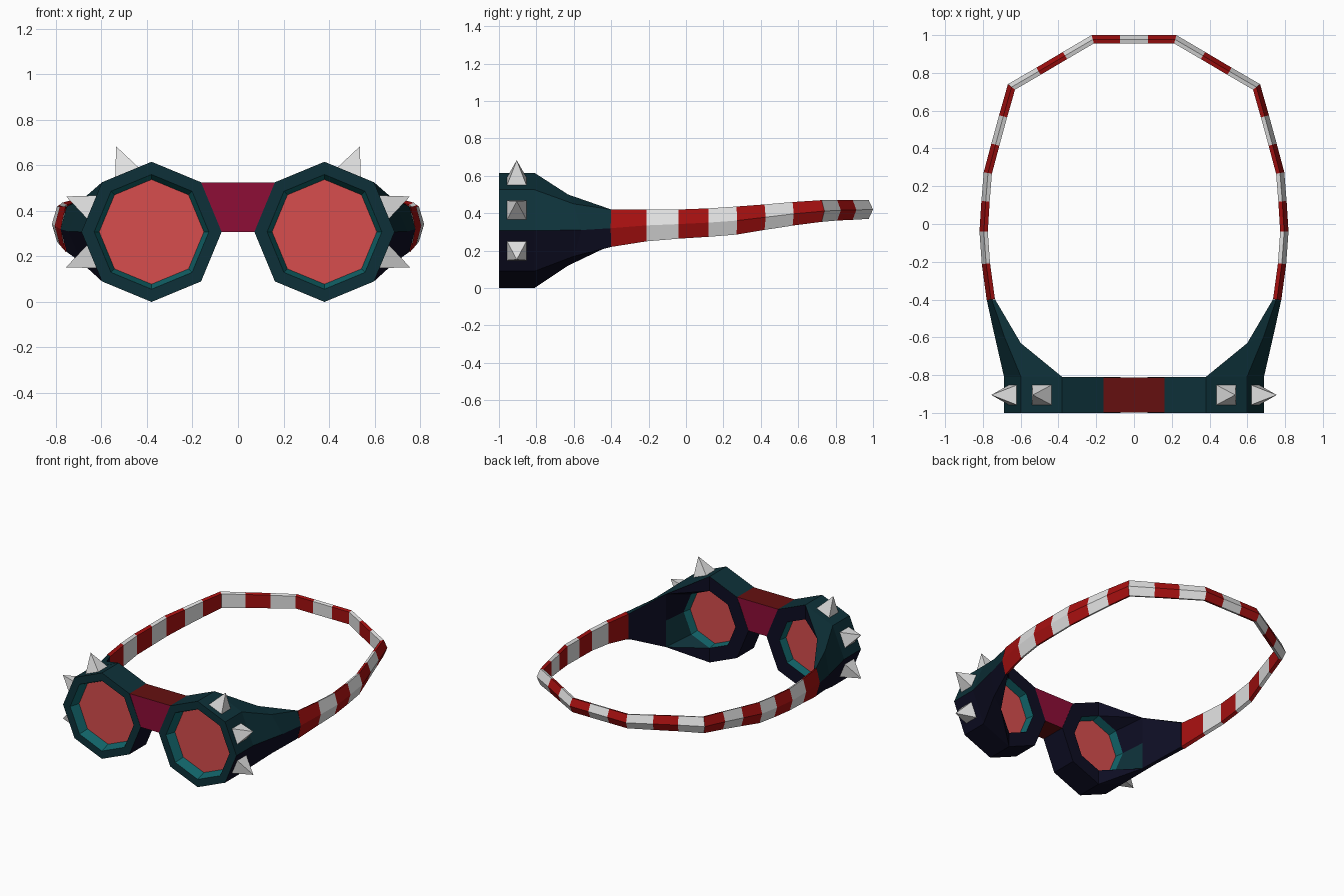
import bpy, bmesh, math
from mathutils import Vector

if "Cube" in bpy.data.objects:
    bpy.data.objects.remove(bpy.data.objects["Cube"])


def material(name, rgb):
    m = bpy.data.materials.new(name)
    m.diffuse_color = (*rgb, 1)
    m.use_nodes = True
    m.node_tree.nodes["Principled BSDF"].inputs["Base Color"].default_value = m.diffuse_color
    return m


TEAL = material("dark teal", (0.004, 0.03, 0.04))
NAVY = material("navy", (0.004, 0.004, 0.016))
RIM = material("bright teal", (0.006, 0.13, 0.145))
LENS = material("coral lens", (0.68, 0.075, 0.075))
MAGENTA = material("magenta", (0.27, 0.004, 0.037))
MAROON = material("maroon", (0.13, 0.005, 0.005))
RED = material("strap red", (0.38, 0.005, 0.005))
WHITE = material("white", (0.75, 0.75, 0.75))

CX, CZ, R = 0.38, 0.308, 0.308


def finish(name, bm, mats, rule=None, mirror=True):
    """Turn a bmesh into an object, colour faces by rule, mirror across x."""
    bmesh.ops.recalc_face_normals(bm, faces=bm.faces)
    bm.normal_update()
    if rule:
        for f in bm.faces:
            f.material_index = rule(f)
    me = bpy.data.meshes.new(name)
    bm.to_mesh(me)
    bm.free()
    for m in mats:
        me.materials.append(m)
    ob = bpy.data.objects.new(name, me)
    bpy.context.collection.objects.link(ob)
    if mirror:
        ob.modifiers.new("mirror", 'MIRROR').use_mirror_merge = False
    return ob


def octagon(bm, radius, y):
    """Octagon with a corner on top, running from the top towards +x."""
    return [bm.verts.new((CX + radius * math.sin(i * math.pi / 4), y,
                          CZ + radius * math.cos(i * math.pi / 4))) for i in range(8)]


def band(bm, a, b, closed=True):
    n = len(a)
    return [bm.faces.new((a[i], a[(i + 1) % n], b[(i + 1) % n], b[i]))
            for i in range(n if closed else n - 1)]


# Goggle cup: front rim, tapered recess, outer shell and swept wing
bm = bmesh.new()
lens_front = octagon(bm, 0.23, -0.93)
front_in = octagon(bm, 0.252, -1)
front_out = octagon(bm, R, -1)
back_out = octagon(bm, R, -0.81)
back_in = octagon(bm, 0.205, -0.81)
lens_back = octagon(bm, 0.195, -0.87)
walls = band(bm, lens_front, front_in) + band(bm, back_in, lens_back)
band(bm, front_in, front_out)
band(bm, front_out, back_out)
glass = [bm.faces.new(lens_front), bm.faces.new(lens_back)]
for i in range(4, 8):                      # flat back on the nose side
    j = (i + 1) % 8
    bm.faces.new((back_out[i], back_out[j], back_in[j], back_in[i]))
middle = [bm.verts.new(p) for p in ((0.60, -0.63, 0.50), (0.685, -0.60, 0.45), (0.745, -0.56, 0.31),
                                    (0.685, -0.60, 0.17), (0.60, -0.63, 0.12))]
end = [bm.verts.new(p) for p in ((0.735, -0.40, 0.41), (0.753, -0.40, 0.42), (0.78, -0.40, 0.32),
                                 (0.753, -0.40, 0.22), (0.735, -0.40, 0.23))]
band(bm, back_out[:5], middle, False)
band(bm, middle, end, False)
bm.faces.new(end)
mid_in = bm.verts.new((0.60, -0.63, 0.31))
end_in = bm.verts.new((0.735, -0.40, 0.32))
for o, i0, i1, i2, p, e in ((back_out[0], *back_in[0:3], middle[0], end[0]),
                            (back_out[4], back_in[4], back_in[3], back_in[2], middle[4], end[4])):
    bm.faces.new((o, i0, p))
    bm.faces.new((i0, i1, p))
    bm.faces.new((p, i1, i2, mid_in))
    bm.faces.new((p, mid_in, end_in, e))
bm.faces.new((end[0], end_in, end[4]))


def cup_rule(f):
    if f in glass:
        return 3
    if f in walls:
        return 2
    return 0 if f.normal.y < -0.9 or f.normal.z > 0.08 else 1


finish("goggle_cup", bm, [TEAL, NAVY, RIM, LENS], cup_rule)

# Nose bridge between the cups
bm = bmesh.new()
k = R * math.sin(math.pi / 4)
profile = [(-CX + k, CZ + k), (CX - k, CZ + k), (CX - R, CZ), (R - CX, CZ)]
a, b = [[bm.verts.new((x, y, z)) for x, z in profile] for y in (-0.998, -0.812)]
bm.faces.new(a)
bm.faces.new(b)
band(bm, a, b)
finish("nose_bridge", bm, [MAGENTA, MAROON], lambda f: int(abs(f.normal.z) > 0.5), False)

# Pyramid spikes on three outer facets of each cup
bm = bmesh.new()
for deg in (22.5, 67.5, 112.5):
    t = math.radians(deg)
    n = Vector((math.sin(t), 0, math.cos(t)))
    u = Vector((math.cos(t), 0, -math.sin(t)))
    base = Vector((CX, -0.905, CZ)) + n * R * math.cos(math.pi / 8)
    ring = [bm.verts.new(base + u * 0.055 * i + Vector((0, 0.052 * j, 0)))
            for i, j in ((-1, -1), (1, -1), (1, 1), (-1, 1))]
    tip = bm.verts.new(base + n * 0.122)
    bm.faces.new(ring)
    for i in range(4):
        bm.faces.new((ring[i], ring[(i + 1) % 4], tip))
finish("spikes", bm, [WHITE])

# Striped head strap: x, y, centre height, half height at each stripe edge
path = [(0.757, -0.40, 0.32, 0.10), (0.783, -0.21, 0.335, 0.085), (0.795, -0.04, 0.342, 0.078),
        (0.785, 0.12, 0.350, 0.076), (0.773, 0.27, 0.361, 0.075), (0.733, 0.42, 0.379, 0.068),
        (0.692, 0.57, 0.397, 0.063), (0.648, 0.725, 0.412, 0.058), (0.505, 0.808, 0.416, 0.055),
        (0.365, 0.891, 0.418, 0.053), (0.218, 0.977, 0.42, 0.05), (0.075, 0.977, 0.42, 0.05),
        (0.0, 0.977, 0.42, 0.05)]
section = [(0.023, 0), (0.0, 1), (-0.021, 0.88), (-0.021, -0.88), (0.0, -1)]
bm = bmesh.new()
rings, stripe = [], {}
for i, (x, y, z, h) in enumerate(path):
    p = Vector((x, y))
    d0 = (p - Vector(path[i - 1][:2])).normalized() if i else None
    d1 = (Vector(path[i + 1][:2]) - p).normalized() if i < len(path) - 1 else d0
    d = ((d0 or d1) + d1).normalized()
    side = Vector((d.y, -d.x)) / d.dot(d1)      # mitred outward direction
    rings.append([bm.verts.new((x + side.x * o, y + side.y * o, z + h * v)) for o, v in section])
for i in range(len(rings) - 1):
    for f in band(bm, rings[i], rings[i + 1]):
        stripe[f] = i % 2
finish("head_strap", bm, [RED, WHITE], lambda f: stripe[f])
